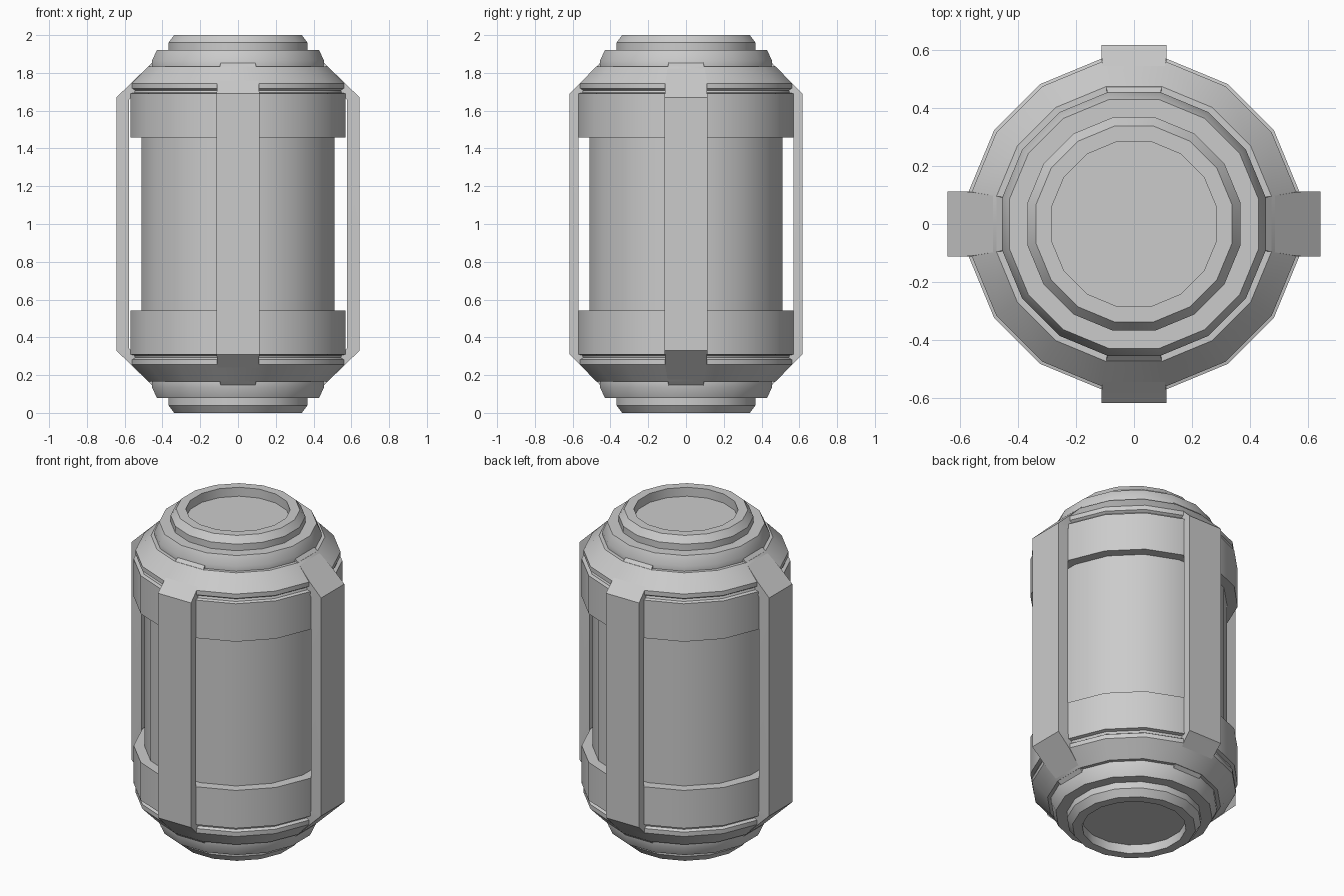
import bpy, bmesh, math

if "Cube" in bpy.data.objects:
    bpy.data.objects.remove(bpy.data.objects["Cube"])

SIDES = 16
MID = 1.0                                # the model mirrors about z = 1
FLAT = math.cos(math.pi / SIDES)         # profiles give the distance to the flats


def finish(bm, name, angle=30):
    bmesh.ops.remove_doubles(bm, verts=bm.verts, dist=1e-5)
    bmesh.ops.recalc_face_normals(bm, faces=bm.faces)
    mesh = bpy.data.meshes.new(name)
    bm.to_mesh(mesh)
    bm.free()
    ob = bpy.data.objects.new(name, mesh)
    bpy.context.collection.objects.link(ob)
    bpy.ops.object.select_all(action='DESELECT')
    ob.select_set(True)
    bpy.context.view_layer.objects.active = ob
    bpy.ops.object.shade_smooth_by_angle(angle=math.radians(angle))
    return ob


def lathe(name, profile):
    """Turn a (radius, z) profile into a 16-sided solid of revolution."""
    bm = bmesh.new()
    rings = []
    for r, z in profile:
        rings.append([bm.verts.new((r / FLAT * math.cos((i + .5) * math.tau / SIDES),
                                    r / FLAT * math.sin((i + .5) * math.tau / SIDES), z))
                      for i in range(SIDES)])
    for a, b in zip(rings, rings[1:]):
        for i in range(SIDES):
            j = (i + 1) % SIDES
            bm.faces.new((a[i], a[j], b[j], b[i]))
    bm.faces.new(rings[0])
    bm.faces.new(rings[-1])
    return finish(bm, name)


def flip(profile):
    return [(r, 2 * MID - z) for r, z in profile]


def rib(name, turn, outer, inner, shoulder):
    """Bent bar: straight upright with tapering ends that fold onto the caps."""
    half = [(outer, inner, MID, MID, .113),
            (outer, inner, shoulder, shoulder - .01, .113),
            (.565, .535, shoulder + (outer - .565) * .97, 1.69, .111),
            (.44, .41, 1.868, 1.82, .09)]
    stations = [(o, i, 2 * MID - zo, 2 * MID - zi, w)
                for o, i, zo, zi, w in reversed(half[1:])] + half[1:]
    c, s = math.cos(turn), math.sin(turn)
    bm = bmesh.new()
    loops = []
    for o, i, zo, zi, w in stations:
        pts = [(o, -w, zo), (o, w, zo), (i, w, zi), (i, -w, zi)]
        loops.append([bm.verts.new((x * c - y * s, x * s + y * c, z)) for x, y, z in pts])
    for a, b in zip(loops, loops[1:]):
        for k in range(4):
            bm.faces.new((a[k], a[(k + 1) % 4], b[(k + 1) % 4], b[k]))
    bm.faces.new(loops[0])
    bm.faces.new(loops[-1])
    return finish(bm, name, 15)


# Central barrel
lathe("barrel", [(.512, .4), (.512, 1.6)])

# End cap with dished rim, stepped shoulder and wide collar
cap = [(.285, 1.945), (.285, 2.0), (.338, 2.0), (.368, 1.96), (.368, 1.92),
       (.43, 1.92), (.455, 1.865), (.455, 1.835), (.475, 1.835),
       (.56, 1.745), (.56, 1.718), (.545, 1.708), (.55, 1.695),
       (.57, 1.69), (.57, 1.457), (.50, 1.457)]
lathe("top_cap", cap)
lathe("bottom_cap", flip(cap))

# Four outer ribs; the left and right ones stand out slightly further
for k, side in enumerate(("right", "back", "left", "front")):
    if k % 2:
        rib(side + "_rib", k * math.pi / 2, .617, .568, 1.69)
    else:
        rib(side + "_rib", k * math.pi / 2, .644, .576, 1.67)
